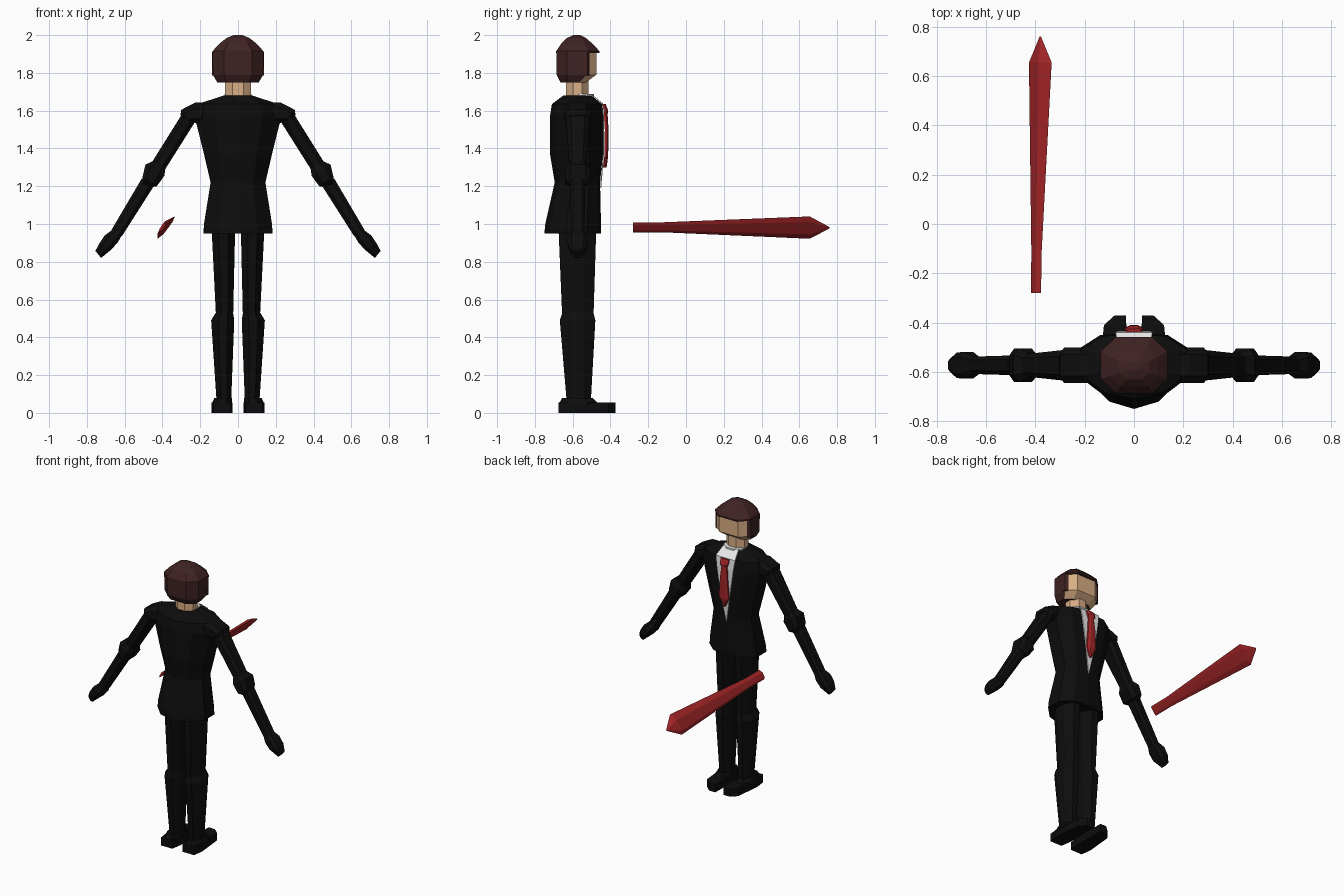
import bpy, bmesh


def material(name, rgb):
    m = bpy.data.materials.new(name)
    m.diffuse_color = (*rgb, 1)
    return m


BLACK = material("suit black", (0.004, 0.004, 0.004))
HAIR = material("hair brown", (0.05, 0.016, 0.017))
SKIN = material("skin tan", (0.70, 0.43, 0.24))
RED = material("tie red", (0.36, 0.018, 0.020))
WHITE = material("shirt white", (0.80, 0.80, 0.80))


def loft(name, rings, *mats, pick=None):
    """Skin a closed solid over a list of equal-length point rings."""
    bm = bmesh.new()
    vs = [[bm.verts.new(p) for p in r] for r in rings]
    n = len(rings[0])
    for a, b in zip(vs, vs[1:]):
        for i in range(n):
            j = (i + 1) % n
            bm.faces.new((a[i], a[j], b[j], b[i]))
    bm.faces.new(vs[0])
    bm.faces.new(vs[-1])
    bmesh.ops.remove_doubles(bm, verts=bm.verts, dist=1e-5)
    bmesh.ops.recalc_face_normals(bm, faces=bm.faces)
    if pick:
        for f in bm.faces:
            f.material_index = pick(f)
    me = bpy.data.meshes.new(name)
    bm.to_mesh(me)
    bm.free()
    for m in mats:
        me.materials.append(m)
    ob = bpy.data.objects.new(name, me)
    bpy.context.collection.objects.link(ob)
    return ob


def octagon(x0, x1, y0, y1, z, c=0.3):
    """Box outline with corners cut by the fraction c."""
    cx, cy = (x1 - x0) * c, (y1 - y0) * c
    return [(x0 + cx, y0, z), (x1 - cx, y0, z), (x1, y0 + cy, z), (x1, y1 - cy, z),
            (x1 - cx, y1, z), (x0 + cx, y1, z), (x0, y1 - cy, z), (x0, y0 + cy, z)]


# Jacket body: z, half width, back y, front y
def jacket_ring(z, w, b, f):
    d = f - b
    half = [(0.55 * w, b + 0.10 * d), (w, b + 0.38 * d), (w, f - 0.25 * d), (0.6 * w, f - 0.04 * d)]
    return ([(0, b, z)] + [(x, y, z) for x, y in half] + [(0, f, z)]
            + [(-x, y, z) for x, y in reversed(half)])


loft("jacket", [jacket_ring(*r) for r in (
    (0.95, 0.183, -0.75, -0.45), (1.0, 0.18, -0.745, -0.45), (1.22, 0.145, -0.695, -0.455),
    (1.37, 0.18, -0.72, -0.44), (1.57, 0.23, -0.72, -0.44), (1.635, 0.215, -0.71, -0.445),
    (1.68, 0.075, -0.65, -0.50))], BLACK)

# Shirt front: thin V-shaped plate following the chest
loft("shirt_front", [[(-w, y - 0.006, z), (w, y - 0.006, z), (w, y, z), (-w, y, z)] for z, w, y in (
    (1.19, 0.002, -0.449), (1.37, 0.035, -0.434), (1.57, 0.065, -0.434),
    (1.638, 0.075, -0.439), (1.688, 0.06, -0.50))], WHITE)
# Collar top
loft("collar", [octagon(-0.072, 0.072, -0.60, -0.488, z) for z in (1.665, 1.688)], WHITE)

# Worn tie: z, half width, front y
loft("worn_tie", [[(-w, y - 0.02, z), (w, y - 0.02, z), (w, y - 0.008, z), (0.5 * w, y, z),
                   (-0.5 * w, y, z), (-w, y - 0.008, z)] for z, w, y in (
    (1.30, 0.004, -0.42), (1.36, 0.038, -0.412), (1.5, 0.028, -0.41),
    (1.58, 0.020, -0.415), (1.60, 0.030, -0.412), (1.635, 0.032, -0.425))], RED)

# Neck and head, with the face on the forward faces
loft("neck", [octagon(-0.07, 0.07, -0.635, -0.515, z) for z in (1.66, 1.79)], SKIN)


def head_ring(z, w, b, f):
    d, m = f - b, (b + f) / 2
    half = [(0.55 * w, b), (w, m - 0.24 * d), (w, m + 0.24 * d), (0.55 * w, f)]
    return [(x, y, z) for x, y in half] + [(-x, y, z) for x, y in reversed(half)]


loft("head", [head_ring(*r) for r in (
    (1.75, 0.11, -0.665, -0.53), (1.79, 0.133, -0.685, -0.475), (1.912, 0.135, -0.685, -0.475))],
    HAIR, SKIN, pick=lambda f: int(f.normal.y > 0.3))

# Crown of hair with a front fringe
loft("hair_crown", [head_ring(*r) for r in (
    (1.905, 0.135, -0.687, -0.458), (1.915, 0.135, -0.687, -0.458), (1.955, 0.098, -0.66, -0.495),
    (1.985, 0.06, -0.63, -0.53), (2.0, 0.022, -0.595, -0.56))], HAIR)
# Side hair framing the face
for s, side in ((1, "right"), (-1, "left")):
    loft("side_hair_" + side, [[(s * 0.118, -0.545, z), (s * 0.137, -0.545, z),
                                (s * 0.137, -0.522, z), (s * 0.118, -0.512, z)]
                               for z in (1.785, 1.91)], HAIR)


# Arms: outer (x, z), inner (x, z), half depth; one loft per segment
def arm_ring(s, ox, oz, ix, iz, h, yc=-0.573):
    pts = []
    for t, k in ((0, .6), (.25, 1), (.75, 1), (1, .6), (1, -.6), (.75, -1), (.25, -1), (0, -.6)):
        pts.append((s * (ox + (ix - ox) * t), yc + k * h, oz + (iz - oz) * t))
    return pts


ARM = {
    "shoulder": [(0.17, 1.645, 0.17, 1.53, 0.07), (0.225, 1.643, 0.215, 1.53, 0.072),
                 (0.30, 1.605, 0.235, 1.54, 0.072), (0.305, 1.575, 0.25, 1.53, 0.06)],
    "upper_arm": [(0.285, 1.60, 0.215, 1.56, 0.064), (0.46, 1.32, 0.395, 1.275, 0.045)],
    "elbow": [(0.445, 1.335, 0.385, 1.29, 0.05), (0.49, 1.315, 0.39, 1.255, 0.068),
              (0.505, 1.25, 0.43, 1.20, 0.068), (0.505, 1.215, 0.455, 1.195, 0.045)],
    "forearm": [(0.51, 1.24, 0.44, 1.21, 0.04), (0.672, 0.965, 0.615, 0.935, 0.035)],
    "hand": [(0.665, 0.97, 0.615, 0.94, 0.035), (0.705, 0.94, 0.635, 0.905, 0.054),
             (0.735, 0.895, 0.67, 0.865, 0.052), (0.755, 0.858, 0.725, 0.82, 0.025)],
}
# Trouser legs and shoes: x range, y range, z
LEG = {
    "thigh": [(0.015, 0.14, -0.675, -0.475, 0.98), (0.026, 0.116, -0.655, -0.49, 0.50)],
    "shin": [(0.026, 0.118, -0.655, -0.49, 0.53), (0.020, 0.142, -0.668, -0.48, 0.49),
             (0.037, 0.112, -0.63, -0.505, 0.04)],
    "ankle": [(0.032, 0.125, -0.655, -0.495, 0.08), (0.03, 0.14, -0.675, -0.46, 0.045)],
}
for s, side in ((1, "right"), (-1, "left")):
    for part, rows in ARM.items():
        loft(f"{part}_{side}", [arm_ring(s, *r) for r in rows], BLACK)
    for part, rows in LEG.items():
        loft(f"{part}_{side}", [octagon(*sorted((s * a, s * b)), *r) for a, b, *r in rows], BLACK)
    sole = [(0.04, -0.675), (0.13, -0.675), (0.14, -0.60), (0.122, -0.41),
            (0.08, -0.372), (0.032, -0.372), (0.028, -0.60)]
    loft("shoe_" + side, [[(s * x, y, z) for x, y in sole] for z in (0, 0.055)], BLACK)

# Long tie-shaped blade: slanted flat hexagon scaled along y (y, x centre, z centre, scale)
SECTION = [(-0.045, -0.058), (-0.045, -0.03), (-0.006, 0.035),
           (0.047, 0.06), (0.034, 0.03), (-0.014, -0.035)]
loft("tie_blade", [[(cx + x * k, y, cz + z * k) for x, z in SECTION] for y, cx, cz, k in (
    (-0.28, -0.398, 0.982, 0.45), (-0.12, -0.396, 0.982, 0.45),
    (0.655, -0.381, 0.98, 1.0), (0.76, -0.38, 0.98, 0.06))], RED)
